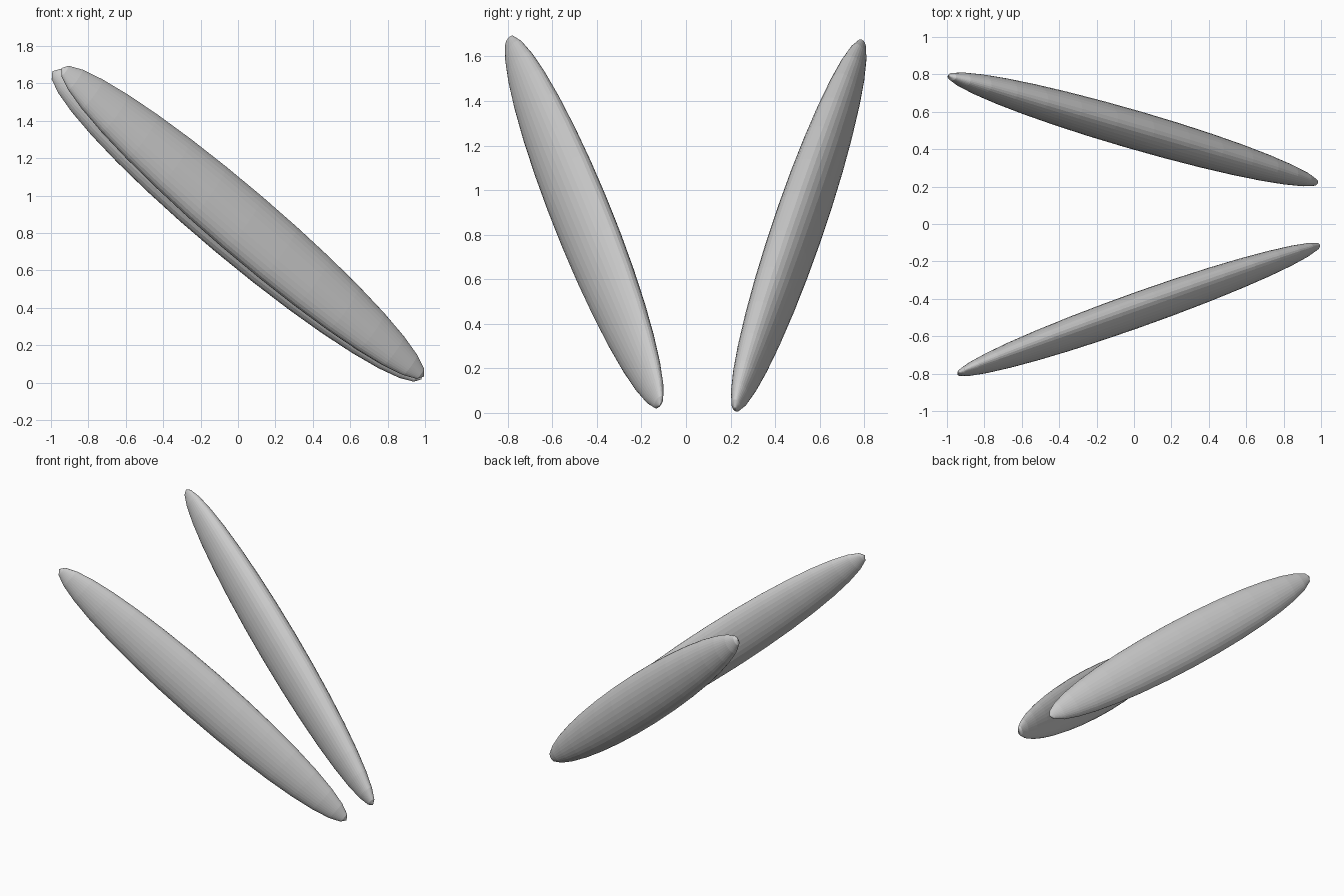
import bpy, math
from mathutils import Matrix, Vector

if "Cube" in bpy.data.objects:
    bpy.data.objects.remove(bpy.data.objects["Cube"])


def blade(name, centre, axis, size, tilt):
    """Flattened ellipsoid: size = half length, half width, half thickness."""
    u = Vector(axis).normalized()
    p = Vector((0, 0, 1)).cross(u).normalized()      # horizontal side direction
    q = u.cross(p)                                   # upward side direction
    t = math.radians(tilt)
    thin = p * math.cos(t) + q * math.sin(t)
    wide = u.cross(thin)
    bpy.ops.mesh.primitive_uv_sphere_add(segments=32, ring_count=16, radius=1)
    ob = bpy.context.object
    ob.name = name
    cols = (thin * size[2], wide * size[1], u * size[0])
    m = Matrix(cols).transposed().to_4x4()
    ob.data.transform(m)
    ob.location = centre


# Two leaning blades that spread apart towards the top
blade("front_blade", (0.025, -0.457, 0.857), (0.735, 0.259, -0.6265), (1.317, 0.183, 0.089), -10)
blade("back_blade", (-0.006, 0.506, 0.841), (0.749, -0.218, -0.6255), (1.317, 0.183, 0.103), -4)
